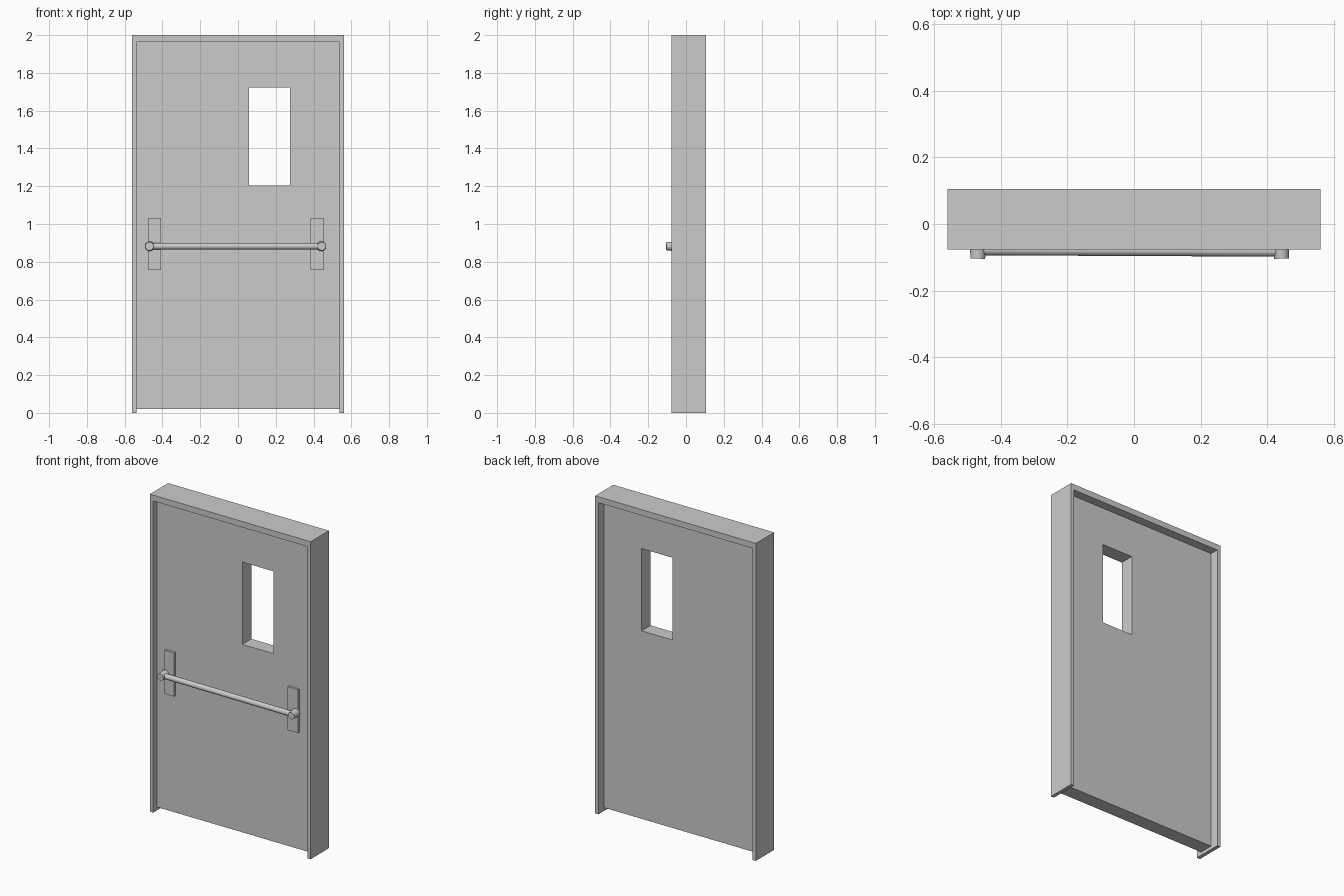
import bpy, bmesh, math
from mathutils import Matrix, Vector

if "Cube" in bpy.data.objects:
    bpy.data.objects.remove(bpy.data.objects["Cube"])


def finish(name, bm):
    bmesh.ops.recalc_face_normals(bm, faces=bm.faces)
    mesh = bpy.data.meshes.new(name)
    bm.to_mesh(mesh)
    bm.free()
    obj = bpy.data.objects.new(name, mesh)
    bpy.context.collection.objects.link(obj)
    return obj


def extruded(name, polygons, y0, y1):
    """Extrude flat (x, z) polygons from y0 back to y1."""
    bm = bmesh.new()
    for poly in polygons:
        bm.faces.new([bm.verts.new((x, y0, z)) for x, z in poly])
    bmesh.ops.remove_doubles(bm, verts=bm.verts, dist=1e-5)
    ext = bmesh.ops.extrude_face_region(bm, geom=bm.faces[:], use_keep_orig=True)
    moved = [g for g in ext["geom"] if isinstance(g, bmesh.types.BMVert)]
    bmesh.ops.translate(bm, verts=moved, vec=(0, y1 - y0, 0))
    return finish(name, bm)


def rect(x0, x1, z0, z1):
    return [(x0, z0), (x1, z0), (x1, z1), (x0, z1)]


def rod(name, a, b, r0, r1, sides=32):
    """Tapered round rod between two points."""
    a, b = Vector(a), Vector(b)
    d = b - a
    bm = bmesh.new()
    rot = d.to_track_quat('Z', 'Y').to_matrix().to_4x4()
    bmesh.ops.create_cone(bm, cap_ends=True, segments=sides, radius1=r0, radius2=r1,
                          depth=d.length, matrix=Matrix.Translation((a + b) / 2) @ rot)
    obj = finish(name, bm)
    bpy.ops.object.select_all(action='DESELECT')
    obj.select_set(True)
    bpy.context.view_layer.objects.active = obj
    bpy.ops.object.shade_smooth_by_angle(angle=math.radians(35))
    return obj


# Frame: two jambs and a header in one outline
W, IN, TOP = 0.56, 0.537, 1.963
extruded("door_frame", [[(-W, 0), (-IN, 0), (-IN, TOP), (IN, TOP),
                         (IN, 0), (W, 0), (W, 2), (-W, 2)]], -0.077, 0.105)

# Door leaf: a ring of four quads around the window opening
outer = rect(-IN, IN, 0.021, TOP)
hole = rect(0.058, 0.275, 1.205, 1.723)
ring = [[outer[i], outer[(i + 1) % 4], hole[(i + 1) % 4], hole[i]] for i in range(4)]
DOOR_Y = -0.04
extruded("door_leaf", ring, DOOR_Y, 0.05)

# Push bar hardware: backing plate and tapered mount at each end
BAR_Z = 0.882
for side, x0, x1, kx, out in (("left", -0.476, -0.407, -0.467, -0.002),
                              ("right", 0.384, 0.455, 0.441, 0.002)):
    extruded(side + "_plate", [rect(x0, x1, 0.757, 1.031)], DOOR_Y - 0.014, DOOR_Y)
    rod(side + "_bar_mount", (kx, DOOR_Y - 0.01, BAR_Z), (kx + out, -0.104, BAR_Z), 0.026, 0.022)

# Push bar
rod("push_bar", (-0.467, -0.077, BAR_Z), (0.441, -0.081, BAR_Z), 0.017, 0.017)
